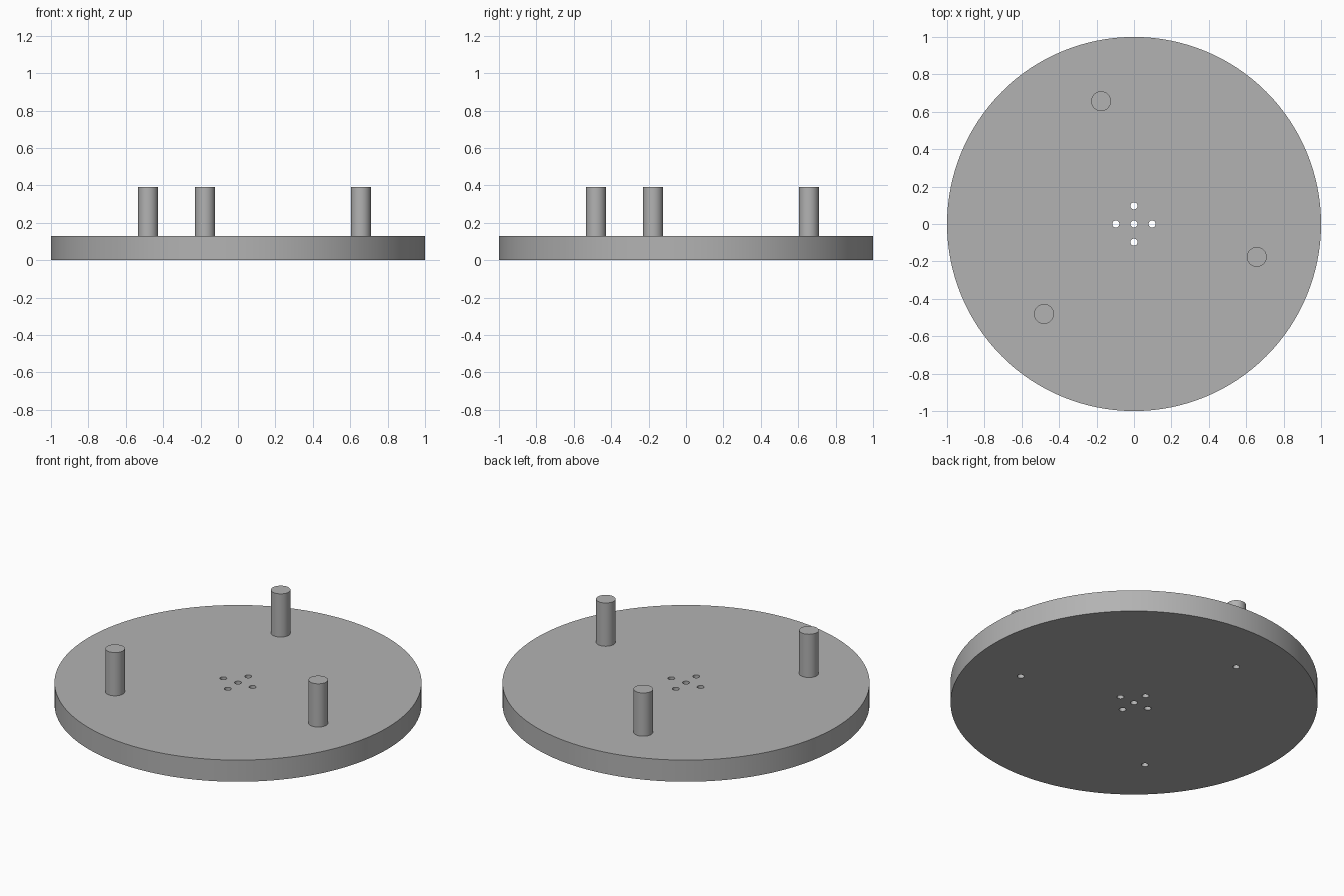
import bpy
from math import cos, sin, radians

default = bpy.data.objects.get("Cube")
if default:
    bpy.data.objects.remove(default, do_unlink=True)

PLATE_TOP = 0.13
PEG_TOP = 0.39
HOLE_RADIUS = 0.019
HOLE_SPACING = 0.097
PEG_RING = 0.68

grey = bpy.data.materials.new("plain grey")
grey.use_nodes = True
grey.diffuse_color = (0.45, 0.45, 0.45, 1)
grey.node_tree.nodes["Principled BSDF"].inputs["Base Color"].default_value = grey.diffuse_color


def cylinder(name, x, y, radius, bottom, top, sides):
    bpy.ops.mesh.primitive_cylinder_add(
        vertices=sides, radius=radius, depth=top - bottom,
        location=(x, y, (bottom + top) / 2))
    obj = bpy.context.object
    obj.name = name
    obj.data.materials.append(grey)
    return obj


def smooth(obj):
    bpy.ops.object.select_all(action="DESELECT")
    obj.select_set(True)
    bpy.context.view_layer.objects.active = obj
    bpy.ops.object.shade_smooth_by_angle(angle=radians(30))


# Round base plate
plate = cylinder("base_plate", 0, 0, 1, 0, PLATE_TOP, 128)

# Three upright pegs, evenly spaced around the plate
peg_spots = [(PEG_RING * cos(radians(a)), PEG_RING * sin(radians(a)))
             for a in (-15, 105, 225)]
for i, (x, y) in enumerate(peg_spots, 1):
    smooth(cylinder(f"peg_{i}", x, y, 0.053, PLATE_TOP, PEG_TOP, 48))

# Drilled holes: a cross in the middle, and one under each peg
s = HOLE_SPACING
hole_spots = [(0, 0), (s, 0), (-s, 0), (0, s), (0, -s)] + peg_spots
for x, y in hole_spots:
    cutter = cylinder("hole_cutter", x, y, HOLE_RADIUS, -0.1, PLATE_TOP + 0.1, 32)
    cutter.hide_render = True
    bpy.context.view_layer.objects.active = plate
    mod = plate.modifiers.new("hole", "BOOLEAN")
    mod.operation = "DIFFERENCE"
    mod.solver = "EXACT"
    mod.object = cutter
    bpy.ops.object.modifier_apply(modifier=mod.name)
    bpy.data.objects.remove(cutter, do_unlink=True)
smooth(plate)
